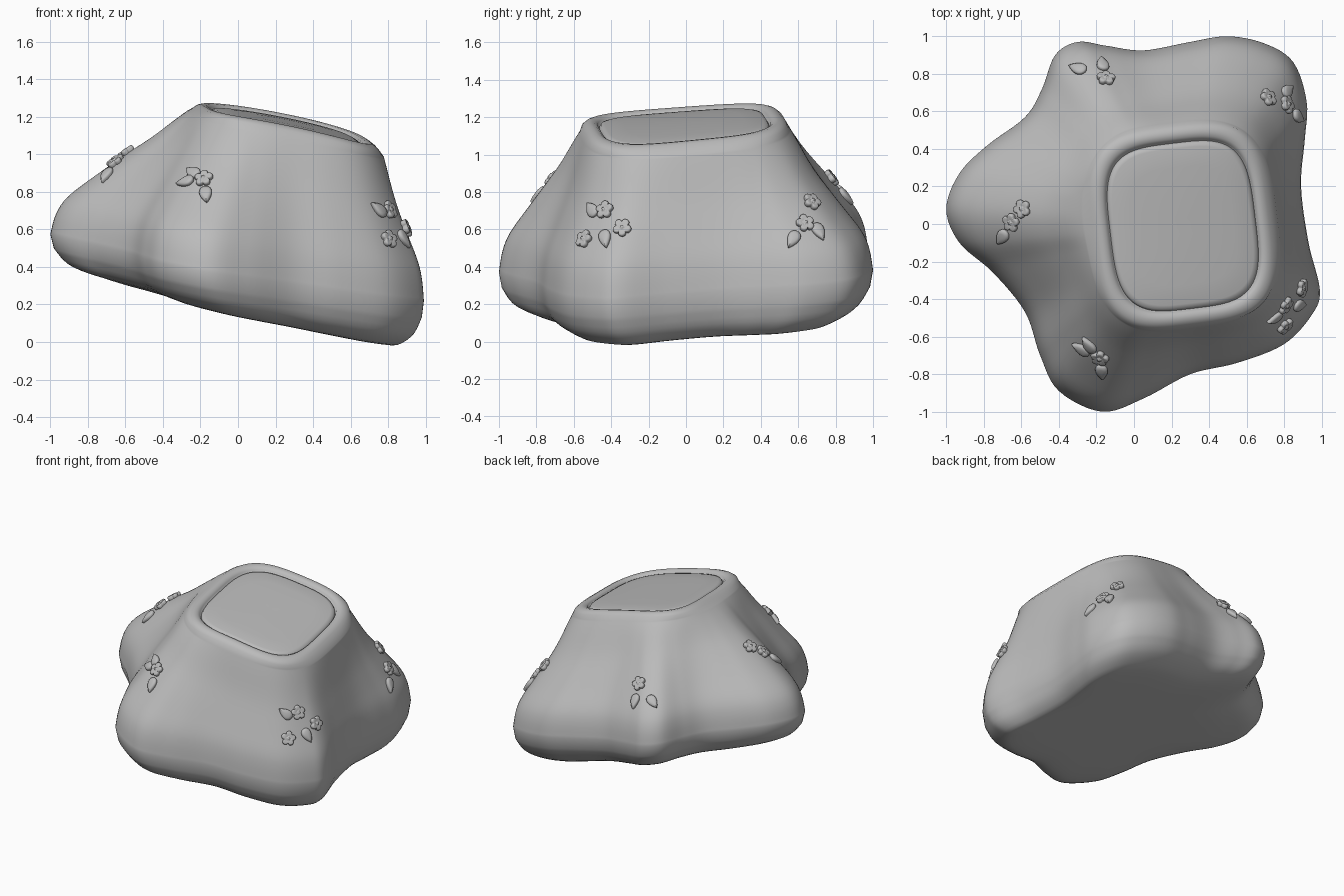
import bpy, bmesh, math
from mathutils import Vector, Matrix
from mathutils.bvhtree import BVHTree

if "Cube" in bpy.data.objects:
    bpy.data.objects.remove(bpy.data.objects["Cube"])

grey = bpy.data.materials.new("soft_grey")
grey.diffuse_color = (0.5, 0.5, 0.5, 1)
grey.use_nodes = True
grey.node_tree.nodes["Principled BSDF"].inputs["Base Color"].default_value = grey.diffuse_color
C = Vector((0.26, -0.01))          # centre of the top panel
TURN = 0.12                        # twist of the top panel


def base_z(x, y):
    """Tilted plane the whole body leans on."""
    return 0.194 - 0.22 * x + 0.06 * y


def spline(pts, n, closed):
    """Catmull-Rom curve through 2D points, n samples per span."""
    k, out = len(pts), []
    pts = [Vector(p) for p in pts]
    for i in range(k if closed else k - 1):
        idx = [i - 1, i, i + 1, i + 2]
        a, b, c, d = [pts[j % k] if closed else pts[min(max(j, 0), k - 1)] for j in idx]
        for s in range(n):
            t = s / n
            out.append(0.5 * (2 * b + (c - a) * t + (2 * a - 5 * b + 4 * c - d) * t * t
                              + (3 * b - a - 3 * c + d) * t ** 3))
    if not closed:
        out.append(pts[-1])
    return out


def squircle(direction, hx, hy, p=3.6):
    """Point of a rounded, slightly turned square in the given direction."""
    a = math.atan2(direction.y, direction.x) - TURN
    u, v = abs(math.cos(a) / hx), abs(math.sin(a) / hy)
    return C + direction.normalized() / (u ** p + v ** p) ** (1 / p)


def loft(name, rings):
    """Skin a list of closed vertex rings into one smooth capped object."""
    bm = bmesh.new()
    rows = [[bm.verts.new(p) for p in r] for r in rings]
    n = len(rows[0])
    for a, b in zip(rows, rows[1:]):
        for i in range(n):
            bm.faces.new((a[i], a[(i + 1) % n], b[(i + 1) % n], b[i]))
    for row in (rows[0], rows[-1]):
        mid = bm.verts.new(sum((v.co for v in row), Vector()) / n)
        for i in range(n):
            bm.faces.new((row[i], row[(i + 1) % n], mid))
    bmesh.ops.recalc_face_normals(bm, faces=bm.faces)
    for f in bm.faces:
        f.smooth = True
    me = bpy.data.meshes.new(name)
    bm.to_mesh(me)
    bm.free()
    me.materials.append(grey)
    ob = bpy.data.objects.new(name, me)
    bpy.context.collection.objects.link(ob)
    return ob


# five-lobed outline of the body
outline = spline([
    (.99, -.35), (.93, -.1), (.89, .2), (.91, .45), (.92, .65), (.85, .86), (.7, .96),
    (.5, 1), (.3, .97), (.05, .925), (-.15, .95), (-.3, .97), (-.42, .9), (-.49, .72),
    (-.58, .57), (-.78, .42), (-.93, .27), (-1, .08), (-.93, -.1), (-.75, -.26),
    (-.58, -.47), (-.5, -.7), (-.4, -.89), (-.17, -1), (.05, -.93), (.3, -.8),
    (.55, -.74), (.8, -.64), (.95, -.48)], 6, True)
dirs = [p - C for p in outline]


def ring(points, h, lean=0.0, bow=0.0):
    """Ring at height h over the tilted plane; bow arches it over the top."""
    return [Vector((p.x, p.y, base_z(p.x, p.y) + h + lean * p.x
                    + bow * max(0, 1 - ((p.x - .3) / .5) ** 2))) for p in points]


# body: underside, flared wall, rolled rim and groove
rings = []
for s, h in spline([(.2, -.022), (.5, -.024), (.72, -.018), (.84, .003), (.93, .05), (.985, .13)], 3, False):
    rings.append(ring([C + d * s for d in dirs], h, .05 * max(0, s - .8) / .2))
for t, h in spline([(1, .21), (.96, .32), (.87, .42), (.65, .56), (.33, .76), (.12, .91),
                    (.03, .97)], 4, False):
    rings.append(ring([squircle(d, .5, .54, 3).lerp(C + d, t) for d in dirs], h,
                      .055 * max(0, t - .4) / .6, .02 * max(0, 1 - t / .3)))
for k, h in ((.088, .995), (.068, 1.012), (.045, 1.02), (.022, 1.016), (.006, 1.004), (-.002, .98)):
    rings.append(ring([squircle(d, .39 + k, .445 + k) for d in dirs], h, 0, .028))
body = loft("body", rings)

# cushion panel set into the rim
panel = []
for s, h in ((1.0, .96), (.995, .985), (.975, 1.0), (.93, 1.005), (.7, 1.008), (.4, 1.01), (.1, 1.01)):
    panel.append(ring([C + (squircle(d, .39, .445) - C) * s for d in dirs], h, 0, .028))
loft("top_panel", panel)

tree = BVHTree.FromPolygons([v.co for v in body.data.vertices],
                            [p.vertices for p in body.data.polygons])


def flower_shape(a):
    # five round petals with tight notches between
    r = .034 + .018 * abs(math.cos(2.5 * a)) ** .7
    return r * math.cos(a), r * math.sin(a)


def leaf_shape(a):
    # one rounded end and one pointed end
    return .056 * math.cos(a), .044 * math.sin(a) * math.sqrt((1 - math.cos(a)) / 2)


FLOWER = ((.8, -.02), (.95, .002), (1, .012), (.95, .022), (.8, .026), (.4, .02), (.25, .02), (.18, .028))
LEAF = ((.8, -.02), (.95, .0), (1, .01), (.93, .018), (.6, .023), (.2, .025))


def cast(axis, u, v):
    """Surface point and normal seen from the top, the front or the right."""
    start, way = {"top": ((u, v, 3), (0, 0, -1)), "front": ((u, -3, v), (0, 1, 0)),
                  "right": ((3, u, v), (-1, 0, 0))}[axis]
    return tree.ray_cast(Vector(start), Vector(way))[:2]


def place(name, shape, profile, spot, centre):
    """Lay a decoration on the body, its tip pointing away from the sprig centre."""
    loc, nor = spot
    out = loc - centre
    out -= nor * out.dot(nor)
    if out.length < 1e-4:
        out = nor.orthogonal()
    out.normalize()
    m = Matrix((out, nor.cross(out), nor)).transposed().to_4x4()
    m.translation = loc
    pts = [shape(2 * math.pi * i / 40) for i in range(40)]
    loft(name, [[m @ Vector((x * s, y * s, h)) for x, y in pts] for s, h in profile])


# blossom sprigs, one on each lobe: (side they are laid from, flowers, leaves)
sprigs = [
    ("top", [(-.59, .08), (-.65, .01)], [(-.7, -.07)]),
    ("top", [(-.15, .77)], [(-.3, .825), (-.17, .85)]),
    ("top", [(.71, .67), (.81, .635)], [(.87, .57), (.815, .71)]),
    ("right", [(-.43, .7), (-.54, .545), (-.34, .605)], [(-.5, .705), (-.43, .545)]),
    ("front", [(-.18, .865)], [(-.28, .85), (-.24, .9), (-.17, .78)]),
]
for axis, flowers, leaves in sprigs:
    spots = [cast(axis, *p) for p in flowers]
    mid = sum((s[0] for s in spots), Vector()) / len(spots)
    for s in spots:
        place("flower", flower_shape, FLOWER, s, mid)
    for p in leaves:
        place("leaf", leaf_shape, LEAF, cast(axis, *p), mid)
